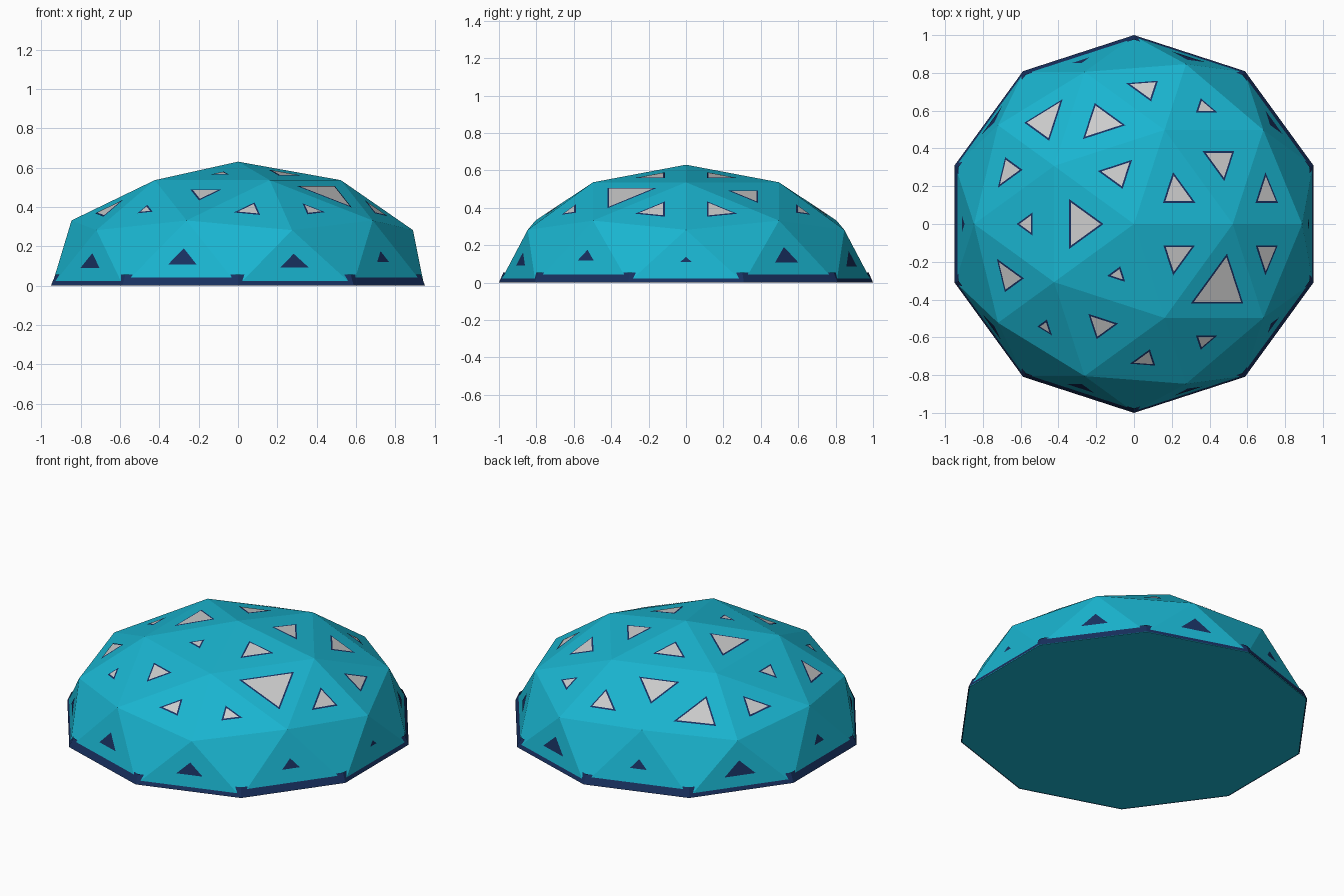
import bpy
from math import radians, sin, cos
from mathutils import Vector

if "Cube" in bpy.data.objects:
    bpy.data.objects.remove(bpy.data.objects["Cube"])

R, H = 0.995, 0.63


def material(name, rgb):
    m = bpy.data.materials.new(name)
    m.diffuse_color = (*rgb, 1)
    m.use_nodes = True
    m.node_tree.nodes["Principled BSDF"].inputs["Base Color"].default_value = m.diffuse_color
    return m


TEAL = material("teal", (0.01, 0.46, 0.63))
NAVY = material("navy", (0.009, 0.03, 0.117))

# rings of the geodesic dome: (radius, height)
RINGS = {"top": (0, 1), "upper": (0.5257, 0.8507), "mid": (0.8507, 0.5257),
         "node": (0.8944, 0.4472), "base": (1, 0)}


def point(ring, deg):
    r, z = RINGS[ring]
    a = radians(deg)
    return Vector((R * r * cos(a), R * r * sin(a), H * z))


def mesh_object(name, faces, mat=None):
    verts, index, polys = [], {}, []
    for face in faces:
        poly = []
        for p in face:
            key = tuple(round(c, 5) for c in p)
            if key not in index:
                index[key] = len(verts)
                verts.append(key)
            poly.append(index[key])
        polys.append(poly)
    me = bpy.data.meshes.new(name)
    me.from_pydata(verts, [], polys)
    me.update()
    if mat:
        me.materials.append(mat)
    ob = bpy.data.objects.new(name, me)
    bpy.context.collection.objects.link(ob)
    return ob


def outward(tri):
    a, b, c = tri
    n = (b - a).cross(c - a).normalized()
    return ([a, b, c], n) if n.dot(a + b + c) > 0 else ([a, c, b], -n)


def shrink(tri, s, weights=(1 / 3, 1 / 3, 1 / 3)):
    c = sum((p * w for p, w in zip(tri, weights)), Vector())
    return [c + (p - c) * s for p in tri]


def inset(tri, d):
    a, b, c = tri
    la, lb, lc = (b - c).length, (a - c).length, (a - b).length
    per = la + lb + lc
    centre = (a * la + b * lb + c * lc) / per
    inradius = (b - a).cross(c - a).length / per
    return [centre + (p - centre) * (1 - d / inradius) for p in tri]


# window sizes as a fraction of their panel, one value per fifth of the dome
CAP = [0.33, 0.31, 0.43, 0.165, 0.32]
SKIRT = [0.32, 0.385, 0.2, 0.27, 0.53]
SIDE_CCW = [0.325, 0.315, 0.31, 0.17, 0.22]
SIDE_CW = [0.32, 0.22, 0.445, 0.34, 0.25]
VENT_NODE = [0.10, 0.30, 0.30, 0.27, 0.25]
VENT_MID = [0.25, 0.16, 0.15, 0.245, 0.17]

panels, frames, panes, vents = [], [], [], []


def panel(tri, size=0, vent=False):
    tri, n = outward(tri)
    panels.append(tri)
    if vent:
        # the vent sits a little above the panel centre
        w = [0.43 if p.z > 0.1 else 0.285 for p in tri]
        vents.append([p + n * 0.002 for p in shrink(tri, size, w)])
    elif size:
        outer = shrink(tri, size)
        frames.append([p + n * 0.002 for p in outer])
        panes.append([p + n * 0.0035 for p in inset(outer, 0.009)])


for k in range(5):
    a = 72 * k
    u0, u1 = point("upper", a), point("upper", a + 72)
    node, m0, m1 = point("node", a), point("mid", a - 36), point("mid", a + 36)
    b0, b1, b2 = (point("base", a + d) for d in (-18, 18, 54))
    panel([point("top", 0), u0, u1], CAP[k])
    panel([u0, u1, m1], SKIRT[k])
    panel([u0, node, m1], SIDE_CCW[k])
    panel([u0, node, m0], SIDE_CW[k])
    panel([node, m1, b1])
    panel([node, m0, b0])
    panel([b0, b1, node], VENT_NODE[k], True)
    panel([b1, b2, m1], VENT_MID[k], True)

# dome shell with flat floor
floor = [point("base", 18 + 36 * i) for i in reversed(range(10))]
mesh_object("dome", panels + [floor], TEAL)

# windows and vents
mesh_object("window_frames", frames, NAVY)
mesh_object("window_panes", panes)
mesh_object("vents", vents, NAVY)


# sloped base rim
def rim(i, r, z):
    a = radians(18 + 36 * i)
    return Vector((r * cos(a), r * sin(a), z))


mesh_object("base_rim", [[rim(i, 1, 0), rim(i + 1, 1, 0), rim(i + 1, 0.976, 0.055),
                          rim(i, 0.976, 0.055)] for i in range(10)], NAVY)
